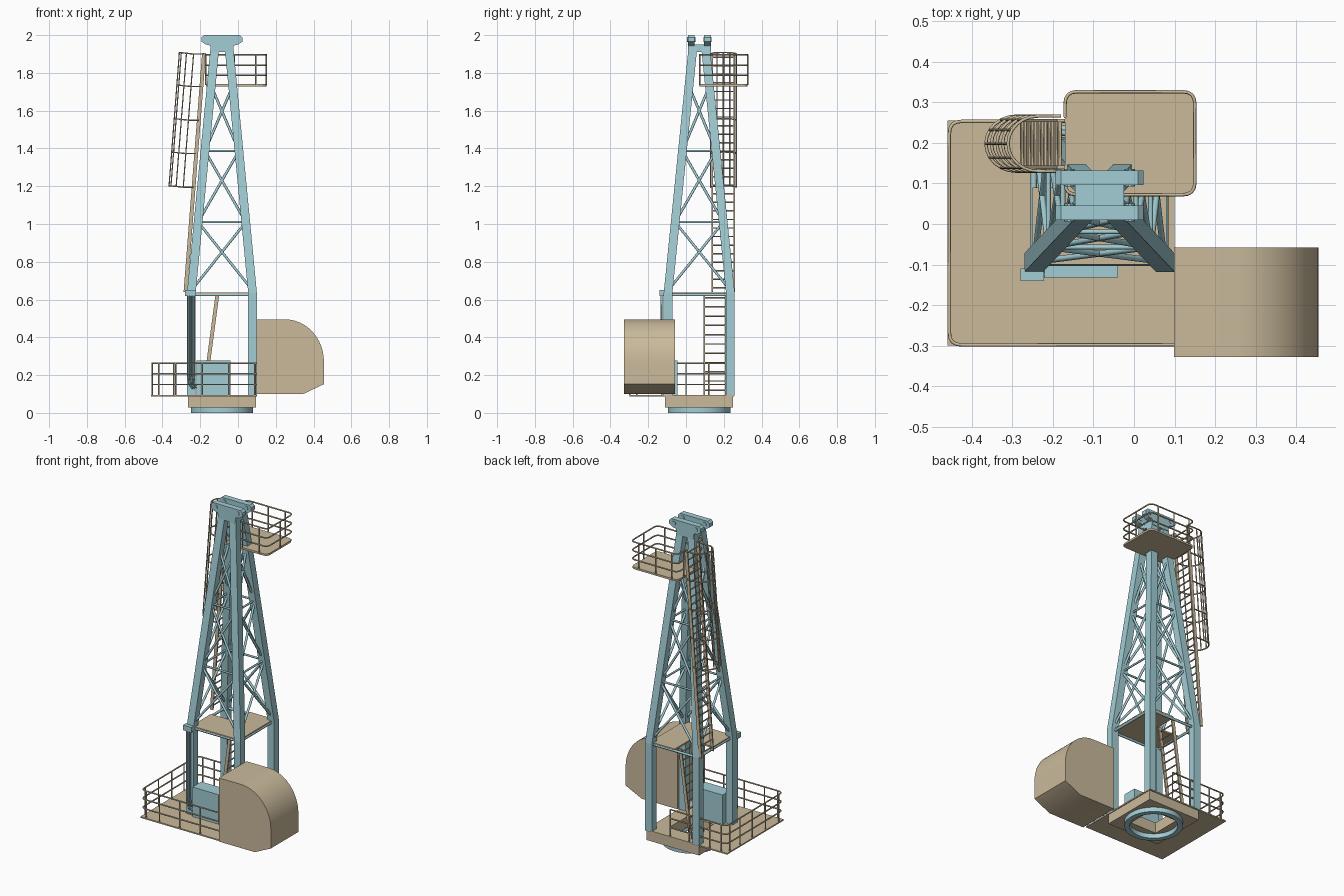
import bpy, bmesh, math
from mathutils import Vector

old = bpy.data.objects.get("Cube")
if old:
    bpy.data.objects.remove(old, do_unlink=True)


def material(name, rgb):
    m = bpy.data.materials.new(name)
    m.use_nodes = True
    m.diffuse_color = (*rgb, 1)
    m.node_tree.nodes["Principled BSDF"].inputs["Base Color"].default_value = (*rgb, 1)
    return m


BLUE = material("pale blue paint", (0.36, 0.61, 0.66))
TAN = material("tan paint", (0.59, 0.49, 0.33))


def link(name, mesh, mat):
    ob = bpy.data.objects.new(name, mesh)
    bpy.context.collection.objects.link(ob)
    mesh.materials.clear()
    mesh.materials.append(mat)
    return ob


def finish(name, bm, mat):
    bmesh.ops.recalc_face_normals(bm, faces=bm.faces)
    mesh = bpy.data.meshes.new(name)
    bm.to_mesh(mesh)
    bm.free()
    return link(name, mesh, mat)


def box(name, x, y, z, mat):
    bm = bmesh.new()
    bmesh.ops.create_cube(bm, size=1)
    for v in bm.verts:
        v.co = [r[0] + (c + 0.5) * (r[1] - r[0]) for c, r in zip(v.co, (x, y, z))]
    return finish(name, bm, mat)


def beams(name, pairs, wx, wy, mat):
    """Rectangular members with level ends, all in one object."""
    bm = bmesh.new()
    for a, b in pairs:
        made = bmesh.ops.create_cube(bm, size=1)["verts"]
        for v in made:
            end = Vector(b if v.co.z > 0 else a)
            v.co = end + Vector((v.co.x * wx, v.co.y * wy, 0))
    return finish(name, bm, mat)


def tubes(name, paths, radius, mat, sides=1):
    cu = bpy.data.curves.new(name, "CURVE")
    cu.dimensions = "3D"
    cu.bevel_depth = radius
    cu.bevel_resolution = sides
    cu.use_fill_caps = True
    for path in paths:
        s = cu.splines.new("POLY")
        s.points.add(len(path) - 1)
        for p, co in zip(s.points, path):
            p.co = (*co, 1)
    tmp = bpy.data.objects.new(name + "_curve", cu)
    bpy.context.collection.objects.link(tmp)
    mesh = bpy.data.meshes.new_from_object(tmp.evaluated_get(bpy.context.evaluated_depsgraph_get()))
    bpy.data.objects.remove(tmp, do_unlink=True)
    return link(name, mesh, mat)


def prism(name, profile, y0, y1, mat):
    bm = bmesh.new()
    f = bm.faces.new([bm.verts.new((x, y0, z)) for x, z in profile])
    ext = bmesh.ops.extrude_face_region(bm, geom=[f])["geom"]
    bmesh.ops.translate(bm, vec=(0, y1 - y0, 0),
                        verts=[g for g in ext if isinstance(g, bmesh.types.BMVert)])
    return finish(name, bm, mat)


def ring(name, n, r_out, r_in, z0, z1, turn, mat):
    """Hollow prism around the tower axis."""
    bm = bmesh.new()
    loops = []
    for r, z in ((r_out, z0), (r_out, z1), (r_in, z1), (r_in, z0)):
        loops.append([bm.verts.new((CX + r * math.cos(turn + math.tau * i / n),
                                    CY + r * math.sin(turn + math.tau * i / n), z))
                      for i in range(n)])
    for k in range(4):
        a, b = loops[k], loops[(k + 1) % 4]
        for i in range(n):
            j = (i + 1) % n
            bm.faces.new((a[i], a[j], b[j], b[i]))
    return finish(name, bm, mat)


def smooth(ob):
    bpy.ops.object.select_all(action="DESELECT")
    ob.select_set(True)
    bpy.context.view_layer.objects.active = ob
    bpy.ops.object.shade_smooth_by_angle(angle=math.radians(30))


def rounded(points, r=0.03):
    """Round the inner corners of a level path."""
    pts = [Vector(p) for p in points]
    out = [pts[0]]
    for a, b, c in zip(pts, pts[1:], pts[2:]):
        p, q = b + (a - b).normalized() * r, b + (c - b).normalized() * r
        out += [p.lerp(b, t).lerp(b.lerp(q, t), t) for t in (0, 0.25, 0.5, 0.75, 1)]
    return out + [pts[-1]]


def railing(name, corners, posts, floor, heights):
    path = rounded(corners)
    rails = [[(p.x, p.y, floor + h) for p in path] for h in heights]
    rails += [[(x, y, floor), (x, y, floor + heights[-1])] for x, y in posts]
    tubes(name, rails, 0.0042, TAN)


CX, CY = -0.085, 0.07
DECK, MID, TOP = 0.095, 0.635, 1.95
CORNERS = ((-1, -1), (1, -1), (1, 1), (-1, 1))


def leg_at(c, z):
    t = max(0, (z - MID) / (TOP - MID))
    return Vector((CX + c[0] * (0.162 + t * (0.036 - 0.162)),
                   CY + c[1] * (0.165 + t * (0.032 - 0.165)), z))


# Slewing ring and hollow square base
smooth(ring("slewing_ring", 48, 0.165, 0.135, 0, 0.03, 0, BLUE))
smooth(ring("slewing_ring_flange", 48, 0.155, 0.14, 0.012, 0.032, 0, BLUE))
ring("base_frame", 4, 0.18 * math.sqrt(2), 0.09 * math.sqrt(2), 0.028, 0.09, math.pi / 4, TAN)

# Lower deck around the base opening
box("lower_deck_left", (-0.46, CX - 0.09), (-0.3, 0.255), (0.087, DECK), TAN)
box("lower_deck_right", (CX + 0.09, 0.1), (-0.3, 0.255), (0.087, DECK), TAN)
box("lower_deck_front", (CX - 0.09, CX + 0.09), (-0.3, CY - 0.09), (0.087, DECK), TAN)
box("lower_deck_back", (CX - 0.09, CX + 0.09), (CY + 0.09, 0.255), (0.087, DECK), TAN)
railing("lower_railing",
        [(0.1, -0.298), (-0.455, -0.298), (-0.455, 0.253), (-0.07, 0.253)],
        [(x, -0.298) for x in (0.09, -0.05, -0.19, -0.33, -0.42)]
        + [(-0.455, y) for y in (-0.26, -0.13, 0, 0.12, 0.22)]
        + [(x, 0.253) for x in (-0.42, -0.34, -0.2, -0.07)],
        DECK, (0.055, 0.112, 0.167))

# Rounded machinery house
arc = [(0.25 + 0.205 * math.sin(a), 0.27 + 0.225 * math.cos(a))
       for a in (math.pi / 2 * i / 12 for i in range(13))]
smooth(prism("machinery_house",
             [(0.098, 0.1), (0.098, 0.495)] + arc + [(0.455, 0.152), (0.345, 0.1)],
             -0.328, -0.058, TAN))

# Electrical cabinet
box("cabinet", (-0.22, -0.04), (-0.132, -0.045), (DECK, 0.278), BLUE)

# Tower legs
beams("lower_legs", [(leg_at(c, 0.09), leg_at(c, MID)) for c in CORNERS], 0.046, 0.046, BLUE)
beams("upper_legs", [(leg_at(c, MID), leg_at(c, TOP)) for c in CORNERS], 0.046, 0.046, BLUE)

# Lattice bracing on all four faces
levels = (0.65, 1.01, 1.387, 1.73)
diagonals, levels_bars = [], []
for i, c in enumerate(CORNERS):
    d = CORNERS[(i + 1) % 4]
    for z in levels[1:3]:
        levels_bars.append((leg_at(c, z), leg_at(d, z)))
    for lo, hi in zip(levels, levels[1:]):
        diagonals += [(leg_at(c, lo), leg_at(d, hi)), (leg_at(d, lo), leg_at(c, hi))]
tubes("diagonal_braces", diagonals, 0.0075, BLUE)
tubes("horizontal_braces", levels_bars, 0.006, BLUE)

# Middle deck with a ladder opening
for i, c in enumerate(CORNERS):
    a, b = leg_at(c, 0.625), leg_at(CORNERS[(i + 1) % 4], 0.625)
    tubes("deck_beam", [(a, b)], 0.008, BLUE)
box("middle_deck_front", (-0.25, 0.08), (-0.1, 0.09), (0.628, 0.638), TAN)
box("middle_deck_back", (-0.09, 0.08), (0.09, 0.24), (0.628, 0.638), TAN)

# Cable bracket and hanging cables on the front leg
box("cable_bracket", (-0.28, -0.222), (-0.14, -0.11), (0.618, 0.65), BLUE)
tubes("hanging_cables", [[(x, -0.13, 0.62), (x, -0.13, 0.2), (x + 0.006, -0.13, 0.15),
                          (x + 0.02, -0.125, 0.13), (x + 0.03, -0.11, 0.15)]
                         for x in (-0.262, -0.249, -0.236)], 0.005, BLUE)

# Head plates with pivot pins and the cross block
half = [(0.095, 2.0), (0.108, 1.988), (0.108, 1.965), (0.085, 1.95), (0.062, 1.945), (0.055, 1.91)]
plate = [(CX + x, z) for x, z in half] + [(CX - x, z) for x, z in reversed(half)]
for name, y0, y1 in (("front_head_plate", 0.01, 0.046), ("back_head_plate", 0.096, 0.132)):
    prism(name, plate, y0, y1, BLUE)
    for x in (-0.075, 0.075):
        pin = tubes("pivot_pin", [[(CX + x, y0 - 0.004, 1.977), (CX + x, y1 + 0.004, 1.977)]],
                    0.013, BLUE, 3)
        smooth(pin)
box("head_cross_block", (-0.145, -0.025), (0.02, 0.122), (1.91, 1.95), BLUE)


def ladder(name, foot, head, y0, y1, rungs):
    foot, head = Vector(foot), Vector(head)
    at = lambda t, y: (foot.x + t * (head.x - foot.x), y, foot.y + t * (head.y - foot.y))
    beams(name + "_stringers", [(at(0, y), at(1, y)) for y in (y0, y1)], 0.02, 0.008, TAN)
    tubes(name + "_rungs", [(at((i + 0.5) / rungs, y0), at((i + 0.5) / rungs, y1))
                            for i in range(rungs)], 0.0042, TAN)


# Ladders
ladder("lower_ladder", (-0.18, DECK), (-0.108, 0.635), 0.097, 0.21, 11)
ladder("upper_ladder", (-0.278, 0.64), (-0.18, 1.905), 0.14, 0.255, 28)


# Safety cage round the upper ladder
def cage_point(a, z):
    x = -0.278 + (z - 0.64) * 0.0775
    return (x - 0.055 - 0.075 * math.sin(a) if 0 <= a <= math.pi else x,
            0.198 + 0.068 * math.cos(a), z + 0.008 * math.sin(a))


angles = [math.pi * i / 12 for i in range(13)]
hoops = [[cage_point(-0.01, z)] + [cage_point(a, z) for a in angles]
         + [cage_point(math.pi + 0.01, z)] for z in (1.195, 1.373, 1.55, 1.728, 1.9)]
bars = [[cage_point(math.pi * i / 6, 1.195), cage_point(math.pi * i / 6, 1.9)] for i in range(7)]
tubes("cage_hoops", hoops, 0.004, TAN)
tubes("cage_bars", bars, 0.0035, TAN)

# Top platform
outline = rounded([(0, 0.072), (0.15, 0.072), (0.15, 0.326), (-0.17, 0.326),
                   (-0.17, 0.072), (0, 0.072)])
slab = prism("top_platform", [(p.x, p.y) for p in outline[:-1]], 0, 0.012, TAN)
for v in slab.data.vertices:
    v.co = (v.co.x, v.co.z, 1.728 + v.co.y)
slab.data.flip_normals()
railing("top_railing",
        [(-0.17, 0.265), (-0.17, 0.326), (0.15, 0.326), (0.15, 0.072), (-0.17, 0.072), (-0.17, 0.13)],
        [(-0.17, 0.265), (-0.17, 0.13), (0.15, 0.2)]
        + [(x, y) for x in (-0.13, -0.02, 0.095) for y in (0.072, 0.326)],
        1.735, (0.053, 0.105, 0.162))
